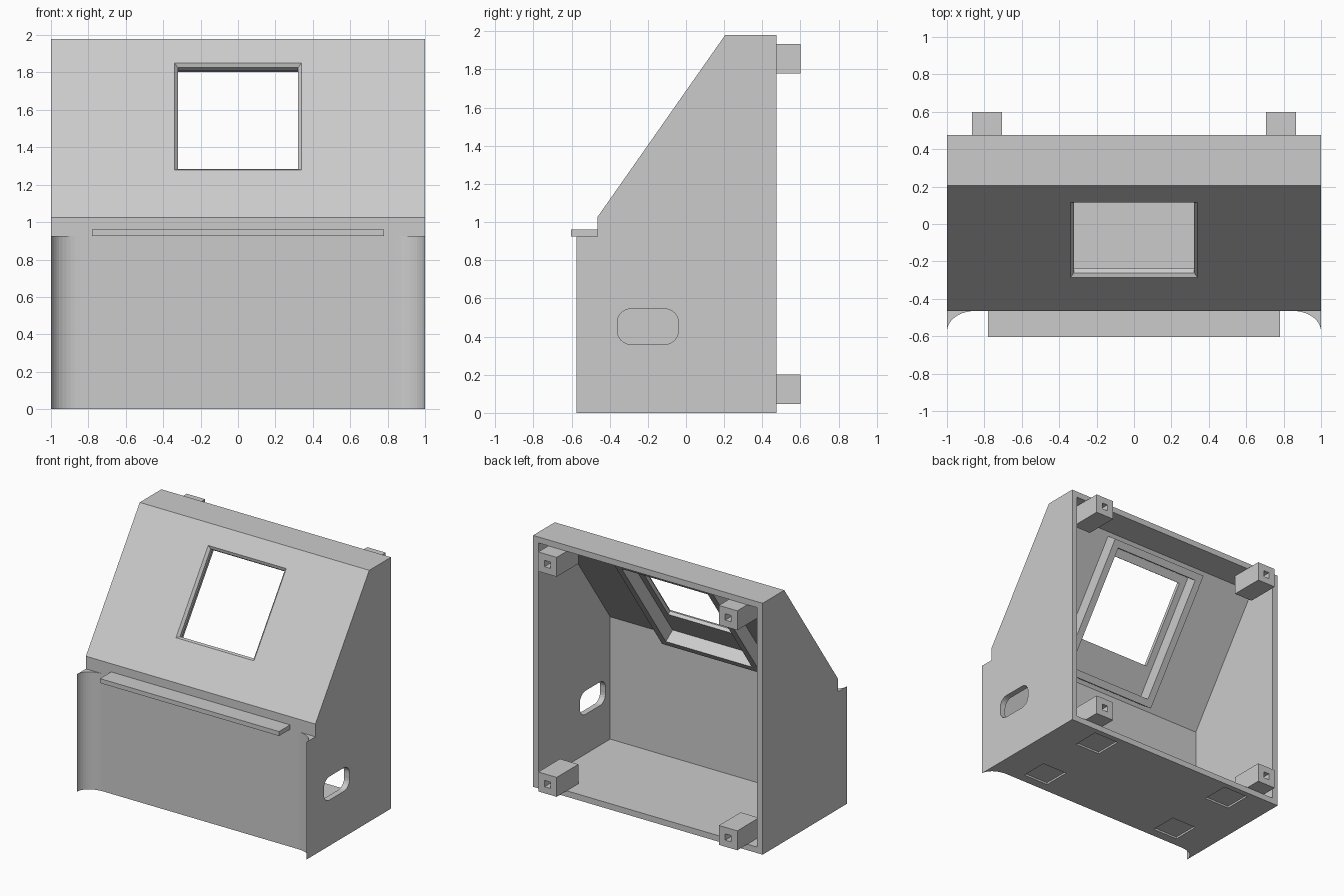
import bpy, bmesh, math
from mathutils import Vector

if "Cube" in bpy.data.objects:
    bpy.data.objects.remove(bpy.data.objects["Cube"])

grey = bpy.data.materials.new("plain grey")
grey.diffuse_color = (0.6, 0.6, 0.6, 1)
grey.use_nodes = True
grey.node_tree.nodes["Principled BSDF"].inputs["Base Color"].default_value = grey.diffuse_color

T = 0.047                                    # wall thickness
FRONT, BACK, TOP = -0.465, 0.475, 1.98
LOW = Vector((0, FRONT, 1.025))              # bottom edge of sloped panel
HIGH = Vector((0, 0.205, TOP))               # top edge of sloped panel
UP = (HIGH - LOW).normalized()
INWARD = Vector((0, UP.z, -UP.y))


def loft(name, sections):
    """Closed solid through matching rings of points."""
    bm = bmesh.new()
    rings = [[bm.verts.new(p) for p in s] for s in sections]
    n = len(rings[0])
    bm.faces.new(rings[0])
    bm.faces.new(rings[-1])
    for a, b in zip(rings, rings[1:]):
        for i in range(n):
            j = (i + 1) % n
            bm.faces.new((a[i], a[j], b[j], b[i]))
    bmesh.ops.recalc_face_normals(bm, faces=bm.faces)
    me = bpy.data.meshes.new(name)
    bm.to_mesh(me)
    bm.free()
    me.materials.append(grey)
    ob = bpy.data.objects.new(name, me)
    bpy.context.collection.objects.link(ob)
    return ob


def side_prism(name, profile, x0, x1):
    return loft(name, [[(x, y, z) for y, z in profile] for x in (x0, x1)])


def box(name, x0, x1, y0, y1, z0, z1):
    return side_prism(name, [(y0, z0), (y1, z0), (y1, z1), (y0, z1)], x0, x1)


def slope_block(name, sections):
    """Rectangles (half width, low, high, depth) set on the sloped panel."""
    return loft(name, [[LOW + Vector((x, 0, 0)) + UP * s + INWARD * d
                        for x, s in ((-h, a), (h, a), (h, b), (-h, b))]
                       for h, a, b, d in sections])


def cut(ob, cutter):
    m = ob.modifiers.new("cut", 'BOOLEAN')
    m.operation, m.solver, m.object = 'DIFFERENCE', 'EXACT', cutter
    bpy.context.view_layer.objects.active = ob
    bpy.ops.object.modifier_apply(modifier=m.name)
    bpy.data.objects.remove(cutter)


# Hollow housing, open at the back
housing = side_prism("housing", [(FRONT, 0), (BACK, 0), (BACK, TOP),
                                 (HIGH.y, TOP), (LOW.y, LOW.z)], -1, 1)
base = LOW + INWARD * T
grade = UP.z / UP.y
knee = base.z + (FRONT + T - base.y) * grade
ceiling_y = base.y + (TOP - T - base.z) / grade
cut(housing, side_prism("cavity", [(FRONT + T, T), (0.7, T), (0.7, TOP - T),
                                   (ceiling_y, TOP - T), (FRONT + T, knee)], -1 + T, 1 - T))

# Window opening with chamfered outer edge
cut(housing, slope_block("window", [(0.36, 0.29, 1.03, -0.02), (0.34, 0.31, 1.01, 0),
                                    (0.322, 0.328, 0.992, 0.018), (0.322, 0.328, 0.992, 0.1)]))

# Rounded cable slot in the right wall
slot = []
for cy, cz, start in ((-0.11, 0.475, 0), (-0.29, 0.475, 90), (-0.29, 0.43, 180), (-0.11, 0.43, 270)):
    for k in range(7):
        a = math.radians(start + 15 * k)
        slot.append((cy + 0.07 * math.cos(a), cz + 0.07 * math.sin(a)))
cut(housing, side_prism("slot", slot, 0.8, 1.2))

# Shallow square foot recesses underneath
for x in (-0.63, 0.63):
    for y in (-0.28, 0.32):
        cut(housing, box("recess", x - 0.11, x + 0.11, y - 0.11, y + 0.11, -0.1, 0.015))

# Raised frame behind the window
frame = slope_block("window_frame", [(0.43, 0.045, 1.11, 0.04), (0.43, 0.045, 1.11, 0.15)])
cut(frame, slope_block("pocket", [(0.375, 0.10, 1.055, 0), (0.375, 0.10, 1.055, 0.3)]))

# Front ledge
box("front_ledge", -0.78, 0.78, -0.603, FRONT + 0.01, 0.925, 0.96)

# Curved flares at the front corners
for side, name in ((-1, "left_flare"), (1, "right_flare")):
    curve = [(0.85 + 0.15 * math.sin(a), -0.575 + 0.11 * math.cos(a))
             for a in [math.radians(9 * k) for k in range(11)]]
    outline = curve + [(1, FRONT + 0.02), (0.85, FRONT + 0.02)]
    loft(name, [[(side * x, y, z) for x, y in outline] for z in (0, 0.925)])

# Mounting posts with square screw holes
for x in (-0.787, 0.787):
    for z0, z1 in ((T, 0.2), (1.78, TOP - T)):
        post = box("mounting_post", x - 0.08, x + 0.08, 0.33, 0.6, z0, z1)
        z = (z0 + z1) / 2
        cut(post, box("hole", x - 0.025, x + 0.025, 0.4, 0.7, z - 0.025, z + 0.025))
